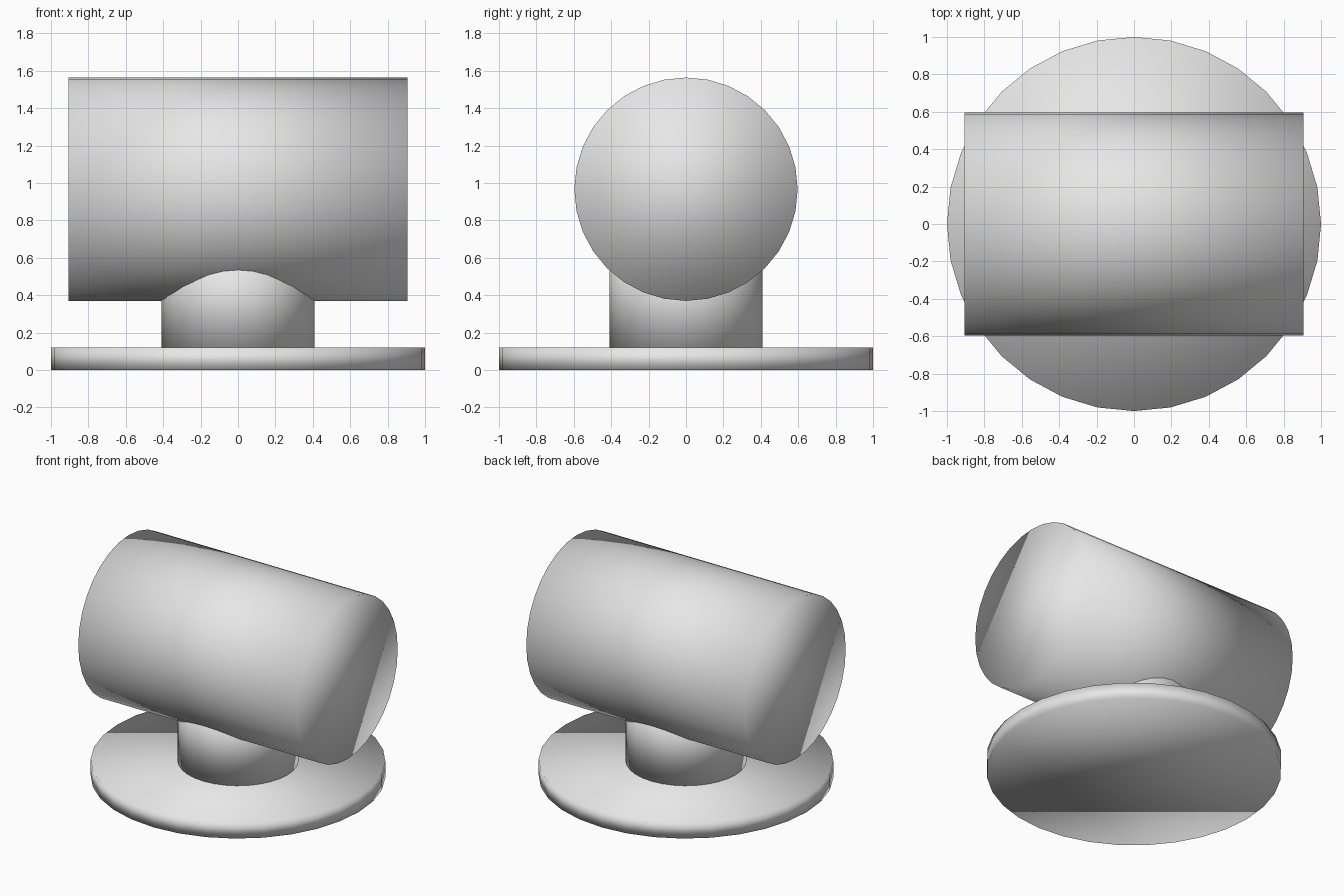
import bpy
from math import radians

cube = bpy.data.objects.get("Cube")
if cube:
    bpy.data.objects.remove(cube, do_unlink=True)

# Single plain grey material
grey = bpy.data.materials.new("plain grey")
grey.use_nodes = True
color = (0.8, 0.8, 0.8, 1.0)
grey.diffuse_color = color
grey.node_tree.nodes["Principled BSDF"].inputs["Base Color"].default_value = color


def cylinder(name, radius, depth, center_z, tilt=0.0):
    """32-sided capped cylinder with soft shading over its rims."""
    bpy.ops.mesh.primitive_cylinder_add(
        vertices=32, radius=radius, depth=depth,
        location=(0, 0, center_z), rotation=(0, tilt, 0))
    part = bpy.context.object
    part.name = name
    part.data.materials.append(grey)
    bpy.ops.object.shade_smooth()
    return part


# Flat round foot
cylinder("base_disc", 1.0, 0.12, 0.06)
# Short post, its top buried in the drum
cylinder("neck", 0.41, 0.58, 0.38)
# Large drum lying along x
cylinder("drum", 0.597, 1.81, 0.967, radians(90))
